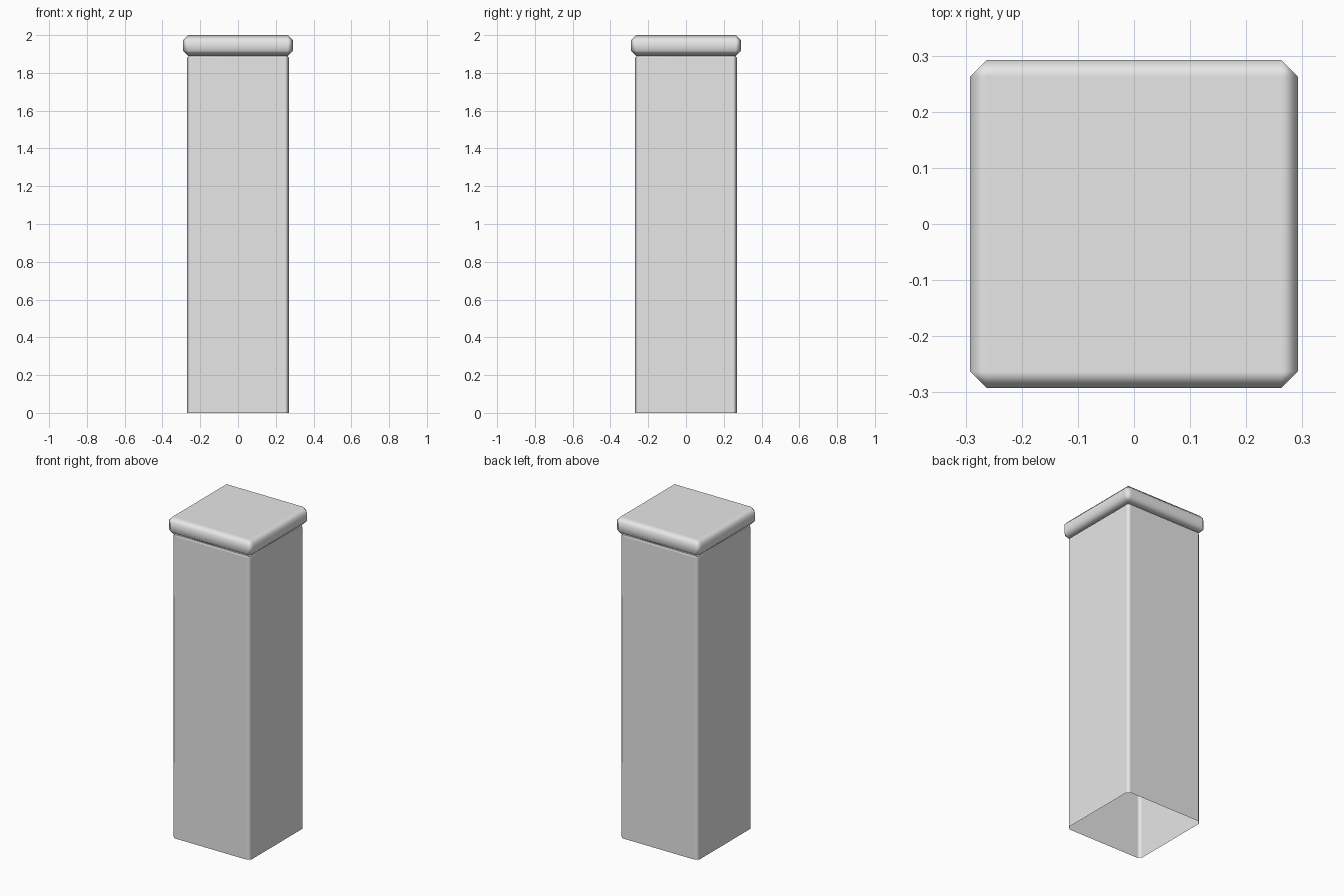
import bpy
import bmesh
from mathutils import Matrix

cube = bpy.data.objects.get("Cube")
if cube:
    bpy.data.objects.remove(cube, do_unlink=True)

# Single light grey finish
grey = bpy.data.materials.new("light_grey")
grey.use_nodes = True
colour = (0.8, 0.8, 0.8, 1.0)
grey.diffuse_color = colour
grey.node_tree.nodes["Principled BSDF"].inputs["Base Color"].default_value = colour


def chamfered_box(name, half, bottom, top, chamfer, hollow=False):
    """Square block with chamfered edges; hollow leaves both ends open."""
    bm = bmesh.new()
    size = Matrix.Diagonal((2 * half, 2 * half, top - bottom, 1))
    bmesh.ops.create_cube(bm, size=1, matrix=Matrix.Translation((0, 0, (bottom + top) / 2)) @ size)
    bm.normal_update()
    if hollow:
        base = [f for f in bm.faces if f.normal.z < -0.9]
        bmesh.ops.delete(bm, geom=base, context='FACES')
    edges = [e for e in bm.edges if not e.is_boundary]
    bmesh.ops.bevel(bm, geom=edges, offset=chamfer, segments=1,
                    profile=0.5, affect='EDGES')
    bm.normal_update()
    if hollow:
        lid = [f for f in bm.faces if f.normal.z > 0.9]
        bmesh.ops.delete(bm, geom=lid, context='FACES')
    for face in bm.faces:
        face.smooth = True
    mesh = bpy.data.meshes.new(name)
    bm.to_mesh(mesh)
    bm.free()
    mesh.materials.append(grey)
    obj = bpy.data.objects.new(name, mesh)
    bpy.context.collection.objects.link(obj)
    # Large faces stay flat while the chamfers look rounded
    weighted = obj.modifiers.new("weighted_normals", 'WEIGHTED_NORMAL')
    weighted.weight = 100
    return obj


# Hollow square shaft, open at the foot
chamfered_box("post_shaft", 0.27, 0.0, 1.9, 0.021, hollow=True)

# Overhanging cap slab
chamfered_box("post_cap", 0.292, 1.89, 2.0, 0.029)
